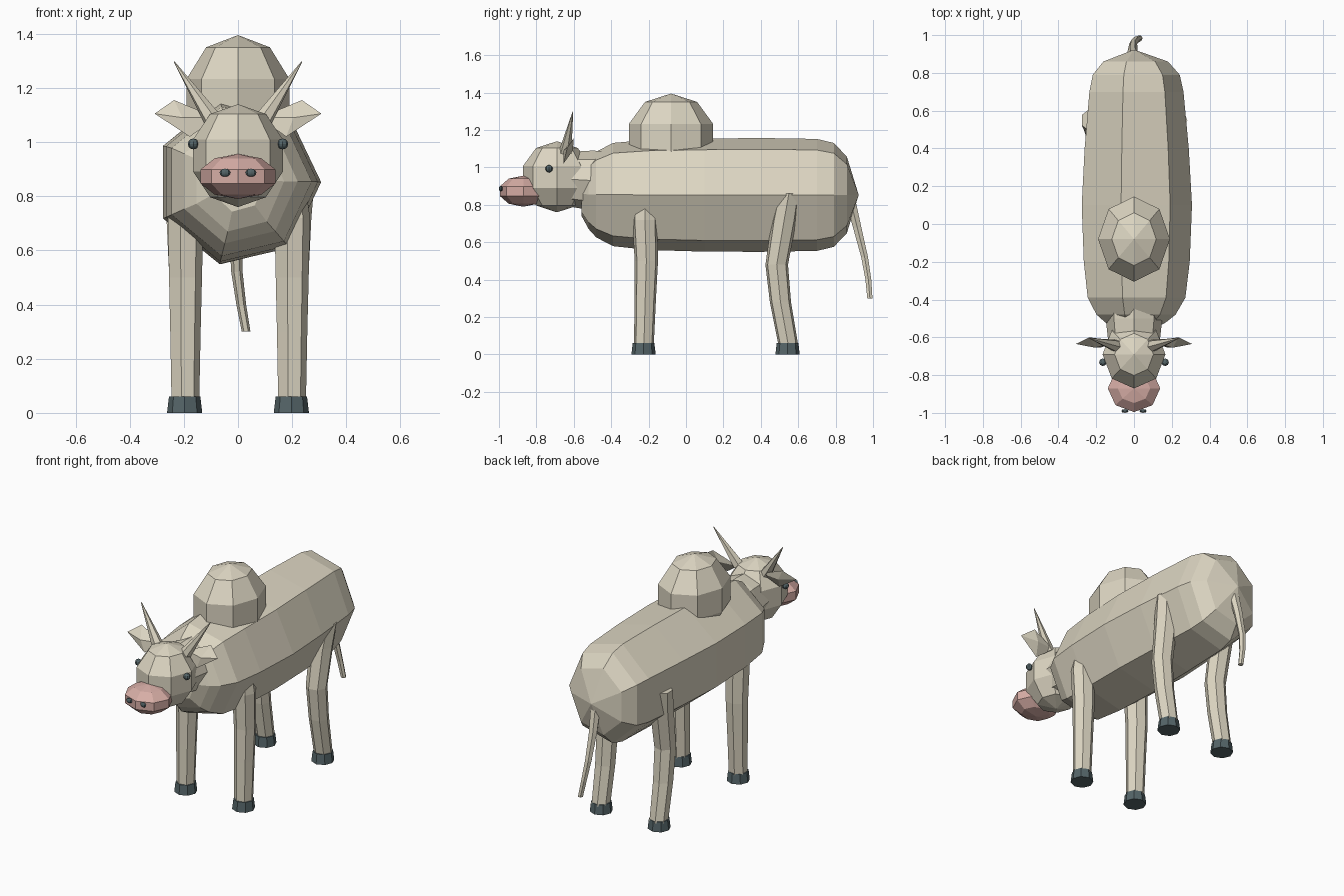
import bpy, math
from mathutils import Vector, Matrix

if "Cube" in bpy.data.objects:
    bpy.data.objects.remove(bpy.data.objects["Cube"])


def material(name, rgb):
    m = bpy.data.materials.new(name)
    m.diffuse_color = (*rgb, 1)
    m.use_nodes = True
    m.node_tree.nodes["Principled BSDF"].inputs["Base Color"].default_value = m.diffuse_color
    return m


HIDE = material("cream_hide", (0.72, 0.67, 0.54))
PINK = material("pink_snout", (0.68, 0.42, 0.38))
DARK = material("dark_hoof", (0.09, 0.13, 0.14))


def mesh_object(name, verts, faces, mat):
    me = bpy.data.meshes.new(name)
    me.from_pydata(verts, [], faces)
    me.materials.append(mat)
    ob = bpy.data.objects.new(name, me)
    bpy.context.collection.objects.link(ob)
    bpy.ops.object.select_all(action='DESELECT')
    ob.select_set(True)
    bpy.context.view_layer.objects.active = ob
    bpy.ops.object.mode_set(mode='EDIT')
    bpy.ops.mesh.select_all(action='SELECT')
    bpy.ops.mesh.normals_make_consistent(inside=False)
    bpy.ops.object.mode_set(mode='OBJECT')
    return ob


def ring_mesh(name, rings, mat):
    """Skin equal-sized rings of points and cap both ends."""
    n, k = len(rings[0]), len(rings)
    verts = [p for r in rings for p in r]
    faces = [(i * n + j, i * n + (j + 1) % n, (i + 1) * n + (j + 1) % n, (i + 1) * n + j)
             for i in range(k - 1) for j in range(n)]
    faces += [tuple(range(n)), tuple(range((k - 1) * n, k * n))]
    return mesh_object(name, verts, faces, mat)


def ball(name, centre, radii, mat, segments=8, rings=5):
    bpy.ops.mesh.primitive_uv_sphere_add(segments=segments, ring_count=rings, radius=1)
    ob = bpy.context.object
    ob.name = name
    ob.data.transform(Matrix.Translation(centre) @ Matrix.Diagonal((*radii, 1)))
    ob.data.materials.append(mat)
    return ob


def upright_tube(name, path, mat, n=7):
    """Tube of horizontal rings through (x, y, z, radius) points."""
    rings = [[(x + r * math.cos(math.tau * j / n), y + r * math.sin(math.tau * j / n), z)
              for j in range(n)] for x, y, z, r in path]
    return ring_mesh(name, rings, mat)


def lying_tube(name, path, mat, n=7):
    """Tube of rings facing y through (y, z, x radius, z radius) points."""
    rings = [[(rx * math.cos(math.tau * j / n), y, z + rz * math.sin(math.tau * j / n))
              for j in range(n)] for y, z, rx, rz in path]
    return ring_mesh(name, rings, mat)


# Seven-sided barrel body and short neck
lying_tube("body", [(-0.56, 0.86, 0.10, 0.12), (-0.52, 0.855, 0.17, 0.19),
                    (-0.48, 0.855, 0.22, 0.235), (-0.39, 0.855, 0.272, 0.283),
                    (-0.2, 0.853, 0.295, 0.302), (0.1, 0.852, 0.307, 0.31),
                    (0.4, 0.853, 0.29, 0.312), (0.7, 0.853, 0.262, 0.307),
                    (0.79, 0.853, 0.242, 0.285), (0.86, 0.853, 0.18, 0.21),
                    (0.922, 0.853, 0.004, 0.004)], HIDE)
lying_tube("neck", [(-0.68, 0.94, 0.13, 0.14), (-0.5, 0.93, 0.15, 0.16),
                    (-0.3, 0.9, 0.16, 0.18)], HIDE, 8)

# Hump, head and snout
ball("hump", (0, -0.08, 1.16), (0.2, 0.237, 0.235), HIDE)
ball("head", (0, -0.69, 0.95), (0.175, 0.19, 0.19), HIDE)
ball("snout", (0, -0.87, 0.873), (0.146, 0.132, 0.083), PINK)

for side, s in (("left", 1), ("right", -1)):
    # Eyes and nostrils
    ball(side + "_eye", (0.165 * s, -0.732, 0.993), (0.02, 0.02, 0.02), DARK, 8, 6)
    ball(side + "_nostril", (0.048 * s, -0.99, 0.887), (0.02, 0.01, 0.015), DARK, 8, 6)

    # Pointed horns
    base, tip = Vector((0.095 * s, -0.645, 1.085)), Vector((0.236 * s, -0.605, 1.297))
    axis = tip - base
    bpy.ops.mesh.primitive_cone_add(vertices=6, radius1=0.034, radius2=0.002, depth=axis.length,
                                    location=(base + tip) / 2,
                                    rotation=axis.to_track_quat('Z', 'Y').to_euler())
    bpy.context.object.name = side + "_horn"
    bpy.context.object.data.materials.append(HIDE)

    # Kite-shaped ears
    mesh_object(side + "_ear",
                [(0.08 * s, -0.62, 1.09), (0.236 * s, -0.6, 1.155), (0.308 * s, -0.635, 1.105),
                 (0.178 * s, -0.655, 1.02), (0.205 * s, -0.655, 1.09), (0.205 * s, -0.605, 1.09)],
                [(i, (i + 1) % 4, k) for i in range(4) for k in (4, 5)], HIDE)

    # Legs and hooves
    x = 0.197 * s
    upright_tube(side + "_front_leg", [(x, -0.225, 0.05, 0.054), (x, -0.218, 0.3, 0.059),
                                       (x, -0.212, 0.5, 0.064), (x, -0.22, 0.72, 0.069),
                                       (x, -0.22, 0.86, 0.05)], HIDE)
    upright_tube(side + "_hind_leg", [(x, 0.547, 0.05, 0.054), (x, 0.505, 0.28, 0.058),
                                      (x, 0.485, 0.48, 0.062), (x * 1.03, 0.525, 0.72, 0.068),
                                      (x * 1.12, 0.55, 0.86, 0.062)], HIDE)
    for name, y in (("front", -0.227), ("hind", 0.543)):
        upright_tube(f"{side}_{name}_hoof", [(x, y, 0, 0.065), (x, y, 0.06, 0.058)], DARK, 8)

# Hanging tail
upright_tube("tail", [(0, 0.875, 0.84, 0.032), (-0.008, 0.915, 0.68, 0.026),
                      (-0.004, 0.955, 0.52, 0.021), (0.012, 0.975, 0.4, 0.018),
                      (0.03, 0.983, 0.3, 0.016)], HIDE, 6)
